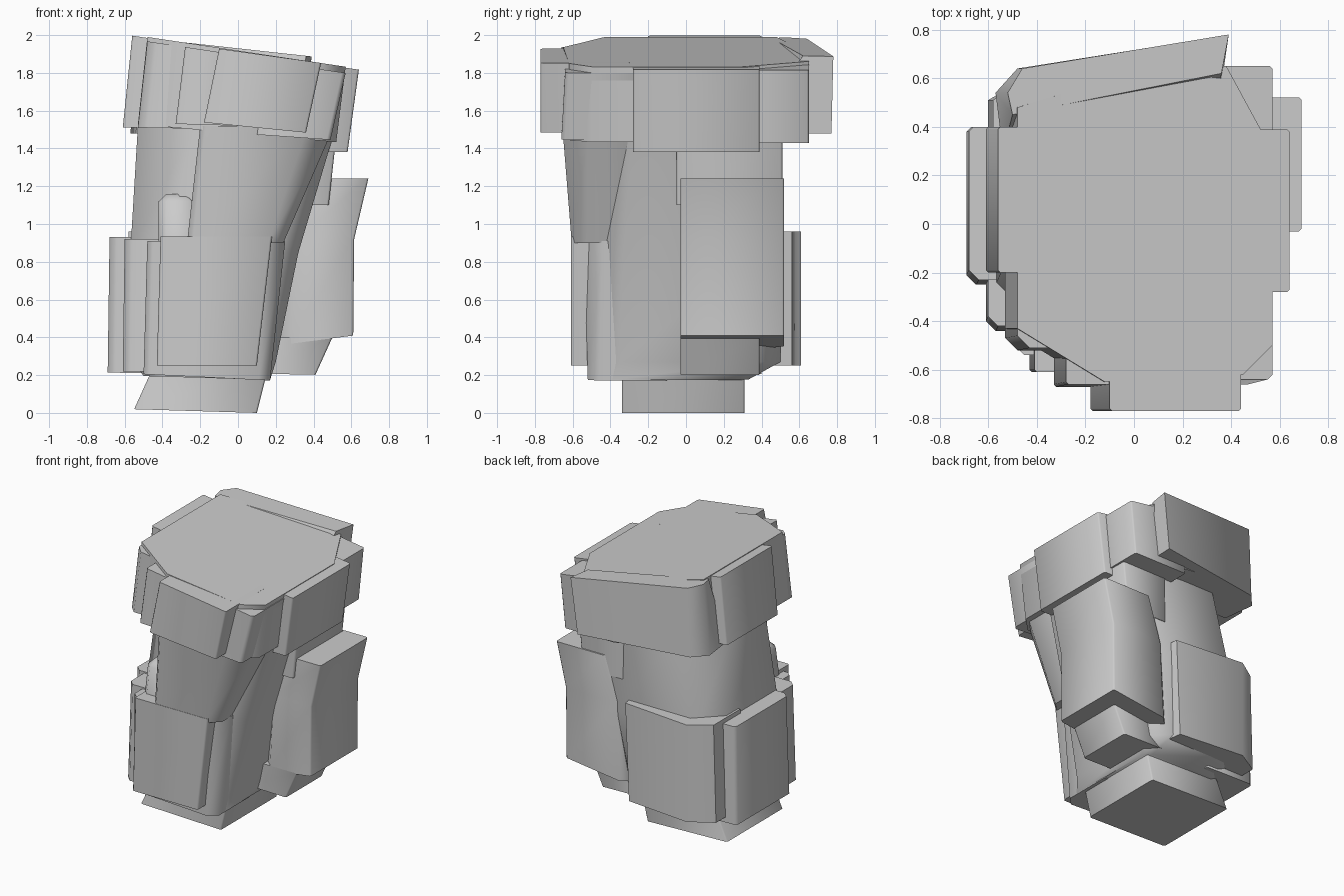
import bpy

stone = bpy.data.materials.new("grey stone")
stone.diffuse_color = (0.6, 0.6, 0.6, 1)


def rect(x0, x1, y0, y1, fl=0.0, fr=0.0, br=0.0, bl=0.0):
    """Rectangle outline with a chamfer on each corner (front/back, left/right)."""
    fl, fr, br, bl = (max(c, 0.01) for c in (fl, fr, br, bl))
    return [(x0, y0 + fl), (x0 + fl, y0), (x1 - fr, y0), (x1, y0 + fr),
            (x1, y1 - br), (x1 - br, y1), (x0 + bl, y1), (x0, y1 - bl)]


def rock(name, *rings):
    """Skin stacked outlines; each ring is (outline, height, slope along x)."""
    verts, faces = [], []
    n = len(rings[0][0])
    for outline, z, slope in rings:
        verts += [(x, y, z + slope * x) for x, y in outline]
    for r in range(len(rings) - 1):
        a, b = r * n, (r + 1) * n
        faces += [(a + i, a + (i + 1) % n, b + (i + 1) % n, b + i) for i in range(n)]
    faces.append(tuple(reversed(range(n))))
    last = (len(rings) - 1) * n
    faces.append(tuple(range(last, last + n)))
    mesh = bpy.data.meshes.new(name)
    mesh.from_pydata(verts, [], faces)
    mesh.materials.append(stone)
    ob = bpy.data.objects.new(name, mesh)
    bpy.context.collection.objects.link(ob)
    bpy.ops.object.select_all(action='DESELECT')
    ob.select_set(True)
    bpy.context.view_layer.objects.active = ob
    bpy.ops.object.shade_smooth_by_angle(angle=0.87)
    return ob


# Foot and leaning core of the pillar
rock("foot",
     (rect(-.55, .10, -.34, .31), .003, -.03),
     (rect(-.45, .16, -.34, .31), .24, 0))
rock("core",
     (rect(-.50, .17, -.47, .33, .12, .08, .05, .12), .18, -.03),
     (rect(-.55, .20, -.47, .50, .15, .12, .12, .15), .27, 0),
     (rect(-.57, .32, -.45, .51, .20, .12, .12, .15), .85, 0),
     (rect(-.53, .52, -.46, .50, .30, .18, .10, .28), 1.52, 0))

# Lower ring of slabs
rock("lower_front_slab",
     (rect(-.43, .10, -.61, -.2), .25, 0),
     (rect(-.41, .18, -.61, -.2), .935, 0))
rock("lower_front_backing",
     (rect(-.50, .17, -.52, -.1, .03, .06), .18, -.05),
     (rect(-.48, .25, -.54, -.1, .03, .10), .91, 0))
rock("lower_left_corner",
     (rect(-.61, -.3, -.44, 0, .04), .22, 0),
     (rect(-.60, -.3, -.42, 0, .04), .92, 0))
rock("lower_left_slab",
     (rect(-.69, -.3, -.25, .40, .04, 0, 0, .02), .20, -.02),
     (rect(-.68, -.3, -.23, .40, .04, 0, 0, .02), .93, 0))
rock("lower_back_slab",
     ([(-.60, .2), (.12, .2), (.07, .56), (-.43, .61), (-.60, .51)], .25, 0),
     ([(-.58, .2), (.15, .2), (.10, .56), (-.43, .61), (-.58, .51)], .96, 0))

# Right hand slab with a small stone beneath it and a shoulder above
rock("right_slab",
     (rect(.13, .61, -.03, .52, .15, 0, 0, .05), .33, .13),
     (rect(.16, .615, -.03, .52, .15, 0, 0, .05), .92, 0),
     (rect(.26, .69, -.03, .52, .20, 0, 0, .05), 1.24, 0))
rock("right_small_stone",
     (rect(.08, .41, -.03, .39), .21, -.02),
     (rect(.12, .50, -.03, .39), .40, 0))
rock("right_shoulder",
     (rect(.15, .48, -.05, .51), 1.10, 0),
     (rect(.15, .52, -.05, .51), 1.46, 0))

# Middle pieces
rock("middle_front_slab",
     (rect(-.27, .24, -.605, -.2, .03, .08), .90, 0),
     (rect(-.20, .51, -.655, -.2, .03, .14), 1.52, 0))
rock("small_front_chip",
     (rect(-.42, -.22, -.52, -.2, .04), .90, 0),
     (rect(-.42, -.24, -.48, -.2, .04), 1.12, 0),
     (rect(-.38, -.28, -.44, -.2, .03), 1.16, 0))

# Overhanging cap with a sloping top
cap = [(-.48, -.43), (-.12, -.65), (.45, -.62), (.57, -.50),
       (.57, .30), (.38, .65), (.05, .64), (-.48, .48)]
rock("cap",
     ([(x - .05, y) for x, y in cap], 1.48, -.09),
     (cap, 1.918, -.15))
rock("cap_front_slab",
     (rect(-.18, .36, -.77, -.3), 1.52, -.10),
     (rect(-.10, .44, -.77, -.3), 1.914, -.14))
rock("cap_front_right",
     (rect(.1, .49, -.66, -.2, 0, .02), 1.48, -.07),
     (rect(.1, .57, -.64, -.2, 0, .02), 1.885, -.15))
rock("cap_front_step",
     (rect(-.33, 0, -.67, -.2), 1.52, -.03),
     (rect(-.28, 0, -.66, -.2), 1.895, -.15))
rock("cap_left_front",
     (rect(-.53, -.1, -.52, 0, .05), 1.50, -.02),
     (rect(-.48, -.1, -.51, 0, .05), 1.895, -.15))
rock("cap_left_slab",
     (rect(-.61, -.2, -.20, .40), 1.51, 0),
     (rect(-.56, -.2, -.20, .40), 1.913, -.15))
rock("cap_right_slab",
     (rect(.2, .58, -.28, .39), 1.38, 0),
     (rect(.2, .64, -.28, .39), 1.913, -.15))
rock("cap_back_right",
     (rect(.1, .53, .2, .65), 1.43, 0),
     (rect(.1, .57, .2, .65), 1.90, -.15))
rock("cap_back_slab",
     ([(-.54, .3), (.32, .3), (.34, .77), (-.48, .64), (-.57, .54)], 1.48, 0),
     ([(-.50, .45), (.36, .62), (.39, .78), (-.46, .64), (-.52, .54)], 1.93, -.11))
